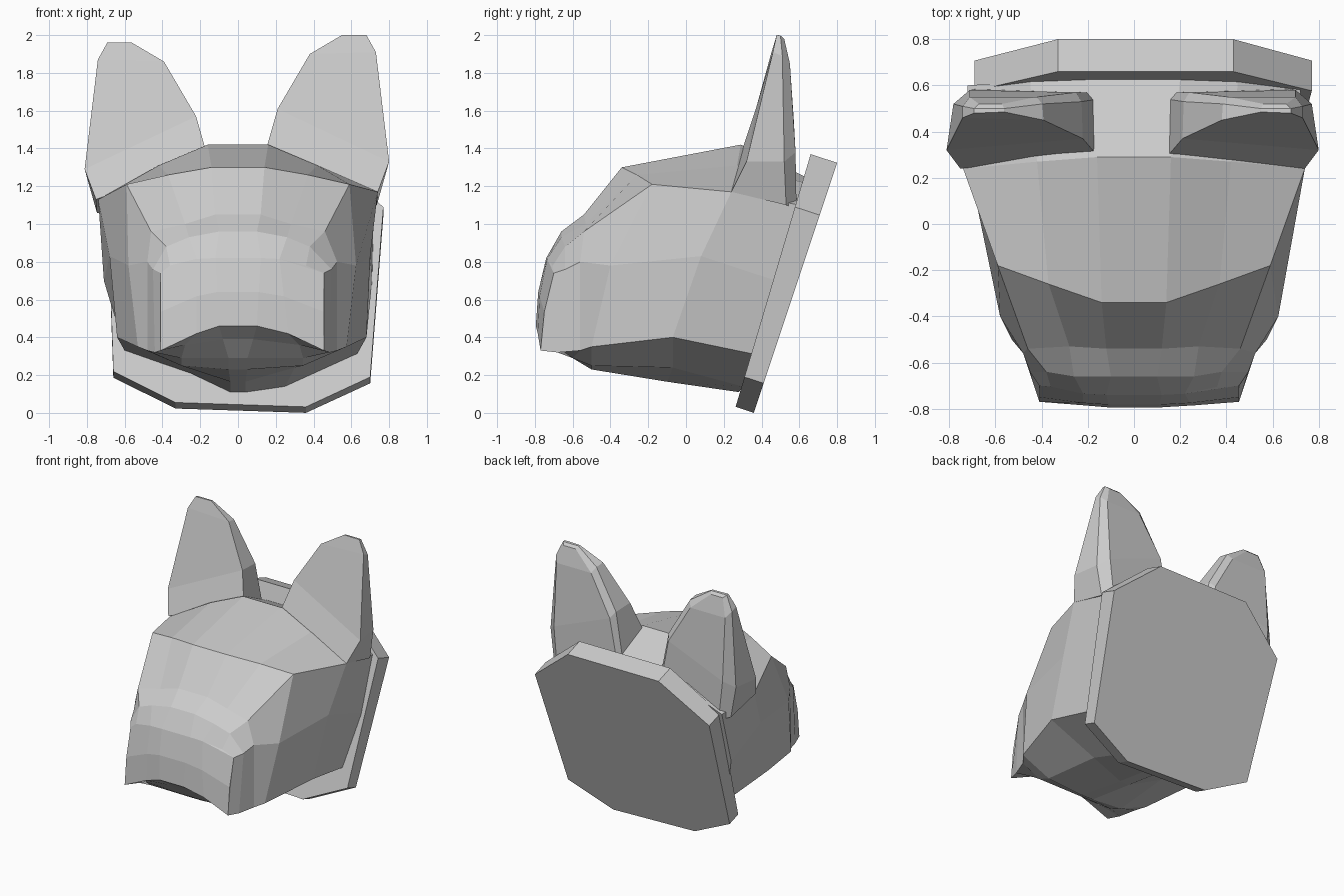
import bpy, bmesh

if "Cube" in bpy.data.objects:
    bpy.data.objects.remove(bpy.data.objects["Cube"])


def finish(name, bm):
    bmesh.ops.remove_doubles(bm, verts=bm.verts, dist=0.0005)
    bmesh.ops.recalc_face_normals(bm, faces=bm.faces)
    me = bpy.data.meshes.new(name)
    bm.to_mesh(me)
    bm.free()
    ob = bpy.data.objects.new(name, me)
    bpy.context.collection.objects.link(ob)
    return ob


def loft(bm, rings):
    """Join closed rings of equal length with quads, return vertex rings."""
    vr = [[bm.verts.new(p) for p in r] for r in rings]
    for a, b in zip(vr, vr[1:]):
        n = len(a)
        for i in range(n):
            j = (i + 1) % n
            bm.faces.new((a[i], a[j], b[j], b[i]))
    return vr


# Tilted backing plaque: front outline (x, z) pushed along the tilt
outline = [(-.33, 1.37), (.43, 1.37), (.77, 1.09), (.70, .19),
           (.36, .032), (-.33, .055), (-.66, .22), (-.69, 1.09)]
front, back = [], []
for x, z in outline:
    y = .265 + (z - .04) * .297
    d = .095 + .033 * z
    front.append((x, y, z))
    back.append((x, y + d, z - .33 * d))
bm = bmesh.new()
fr, bk = loft(bm, [front, back])
bm.faces.new(fr)
bm.faces.new(bk)
finish("plaque", bm)

# Head: half cross-sections from the neck to the nose,
# each running top, brow, cheek, jaw, keel
half = [
    [(.20, .63, 1.25), (.45, .62, 1.22), (.72, .60, 1.10), (.71, .475, .70),
     (.63, .365, .31), (.25, .30, .14), (.04, .28, .11)],
    [(.16, .29, 1.42), (.42, .27, 1.31), (.74, .24, 1.17), (.70, .08, .83),
     (.68, -.07, .40), (.30, -.07, .24), (.04, -.10, .165)],
    [(.14, -.34, 1.30), (.37, -.26, 1.26), (.59, -.18, 1.21), (.58, -.40, .78),
     (.53, -.50, .35), (.30, -.50, .25), (.05, -.50, .23)],
    [(.12, -.54, 1.05), (.28, -.53, 1.0), (.46, -.54, .96), (.48, -.56, .80),
     (.48, -.56, .33), (.30, -.60, .29), (.05, -.60, .29)],
    [(.10, -.66, .96), (.26, -.66, .93), (.38, -.64, .88), (.45, -.64, .76),
     (.44, -.68, .32), (.28, -.70, .36), (.08, -.70, .39)],
    [(.12, -.74, .82), (.22, -.735, .815), (.36, -.705, .78), (.41, -.70, .74),
     (.41, -.77, .33), (.22, -.785, .42), (.10, -.795, .46)],
]
# The carving is uneven: left jaw tucked in, right muzzle a bit wider
left_shift = {(0, 4): (.03, .02), (0, 5): (0, .07), (1, 2): (0, -.04),
              (1, 4): (.04, 0), (1, 5): (0, .05), (1, 3): (.02, 0)}
profiles = []
for k, h in enumerate(half):
    right = [(x + (.045 if k > 1 and i in (3, 4, 5) else 0), y, z)
             for i, (x, y, z) in enumerate(h)]
    left = []
    for i, (x, y, z) in enumerate(h):
        dx, dz = left_shift.get((k, i), (0, 0))
        left.append((dx - x, y, z + dz))
    profiles.append(right + left[::-1])
bm = bmesh.new()
rings = loft(bm, profiles)
bm.faces.new(rings[0])
# Muzzle front, in vertical strips, bowed slightly at mid height
f = rings[-1]
top = [f[3], f[1], f[0], f[13], f[12], f[10]]
low = [f[4], f[5], f[6], f[7], f[8], f[9]]
mid = []
for a, b in zip(top, low):
    c = (a.co + b.co) / 2
    c.y -= .015
    mid.append(bm.verts.new(c))
for i in range(5):
    bm.faces.new((top[i], top[i + 1], mid[i + 1], mid[i]))
    bm.faces.new((mid[i], mid[i + 1], low[i + 1], low[i]))
for s in ((3, 4, mid[0]), (9, 10, mid[-1])):
    bm.faces.new((f[s[0]], f[s[1]], s[2]))
for s in ((1, 2, 3), (10, 11, 12)):
    bm.faces.new([f[i] for i in s])
finish("head", bm)

# Ears: front rim, full-width middle and smaller rear rim, left one lower
ear_front = [(.15, .30, 1.40), (.21, .37, 1.61), (.38, .45, 1.90), (.55, .485, 2.0),
             (.68, .48, 2.0), (.73, .46, 1.91), (.80, .32, 1.33), (.74, .24, 1.17)]
ear_mid = [(.15, .54, 1.25), (.215, .53, 1.60), (.385, .52, 1.89), (.55, .50, 1.998),
           (.68, .50, 1.998), (.73, .51, 1.89), (.77, .52, 1.33), (.735, .53, 1.10)]
ear_back = [(.17, .57, 1.20), (.24, .57, 1.56), (.41, .55, 1.85), (.56, .52, 1.98),
            (.66, .52, 1.98), (.70, .55, 1.85), (.70, .58, 1.38), (.67, .585, 1.08)]
for name, s, dx, dz in (("right_ear", 1, 0, 0), ("left_ear", -1, .012, -.04)):
    bm = bmesh.new()
    a, _, b = loft(bm, [[(s * (x + dx), y, z + dz) for x, y, z in r]
                        for r in (ear_front, ear_mid, ear_back)])
    for r in (a, b):
        for q in ((0, 1, 6, 7), (1, 2, 5, 6), (2, 3, 4, 5)):
            bm.faces.new([r[i] for i in q])
    finish(name, bm)
